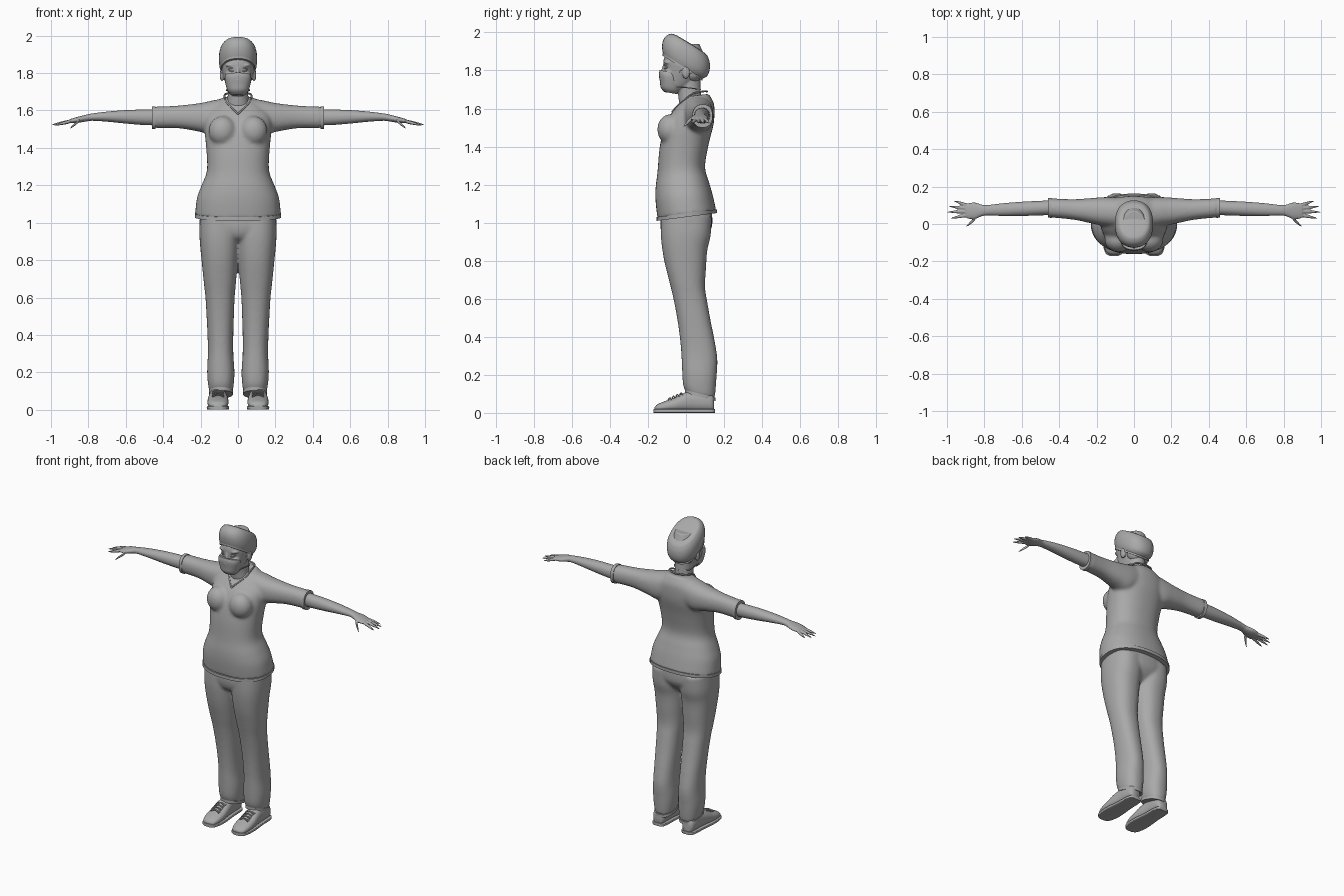
import bpy, bmesh, math
from mathutils import Vector, Matrix
from mathutils.bvhtree import BVHTree

default_cube = bpy.data.objects.get("Cube")
if default_cube:
    bpy.data.objects.remove(default_cube, do_unlink=True)

grey = bpy.data.materials.new("plain grey")
grey.use_nodes = True
tone = (.4, .4, .4, 1)
grey.diffuse_color = tone
grey.node_tree.nodes["Principled BSDF"].inputs["Base Color"].default_value = tone


def spline(rows, steps):
    """Smooth curve through rows of numbers."""
    out = []
    for i in range(len(rows) - 1):
        before, start, end = rows[max(i - 1, 0)], rows[i], rows[i + 1]
        after = rows[min(i + 2, len(rows) - 1)]
        for k in range(steps):
            t = k / steps
            row = []
            for a, b, c, d in zip(before, start, end, after):
                bend = 2 * a - 5 * b + 4 * c - d + t * (3 * (b - c) + d - a)
                row.append(b + t / 2 * (c - a + t * bend))
            out.append(row)
    return out + [list(rows[-1])]


def skin(bm, loops):
    """Join a row of vertex loops into a closed tube."""
    for lower, upper in zip(loops, loops[1:]):
        for k in range(len(lower)):
            bm.faces.new((lower[k - 1], lower[k], upper[k], upper[k - 1]))
    bm.faces.new(loops[0])
    bm.faces.new(loops[-1])


def tube(bm, axis, rings, centre=0, drift=0, tilt=0, power=2.3, sides=40, mirror=False):
    """Loft of rings: place on the axis, half breadth about a centre line, low and high limit."""
    for sign in (1, -1) if mirror else (1,):
        loops = []
        for place, half, low, high in spline(rings, 4):
            loop = []
            for k in range(sides):
                angle = 2 * math.pi * k / sides
                c, s = math.cos(angle), math.sin(angle)
                across = centre + drift * place + half * math.copysign(abs(c) ** (2 / power), c)
                rise = (high - low) / 2 * math.copysign(abs(s) ** (2 / power), s)
                a, b, t = across, (low + high) / 2 + rise, place + tilt * rise
                x, y, z = {"x": (t, a, b), "y": (a, t, b), "z": (a, b, t)}[axis]
                loop.append(bm.verts.new((x * sign, y, z)))
            loops.append(loop)
        skin(bm, loops)


def ball(bm, centre, size, mirror=False):
    for sign in (1, -1) if mirror else (1,):
        spot = Matrix.Translation((centre[0] * sign, centre[1], centre[2]))
        bmesh.ops.create_uvsphere(bm, u_segments=24, v_segments=14, radius=1,
                                  matrix=spot @ Matrix.Diagonal((*size, 1)))


def finish(name, bm, voxel=0, smooth=0, sharp=50):
    """Turn the shapes into one object, fused and softened when voxel is set."""
    bmesh.ops.recalc_face_normals(bm, faces=bm.faces)
    mesh = bpy.data.meshes.new(name)
    bm.to_mesh(mesh)
    bm.free()
    part = bpy.data.objects.new(name, mesh)
    bpy.context.collection.objects.link(part)
    if voxel:
        fuse = part.modifiers.new("fuse", "REMESH")
        fuse.mode, fuse.voxel_size = "VOXEL", voxel
        soften = part.modifiers.new("soften", "SMOOTH")
        soften.factor, soften.iterations = .5, smooth
        graph = bpy.context.evaluated_depsgraph_get()
        fused = bpy.data.meshes.new_from_object(part.evaluated_get(graph))
        part.modifiers.clear()
        part.data = fused
    part.data.materials.clear()
    part.data.materials.append(grey)
    bpy.ops.object.select_all(action="DESELECT")
    part.select_set(True)
    bpy.context.view_layer.objects.active = part
    bpy.ops.object.shade_smooth_by_angle(angle=math.radians(sharp))
    return part


def band(name, axis, ring, width, **options):
    """Short hem that keeps one cross-section."""
    bm = bmesh.new()
    tube(bm, axis, [ring, (ring[0] + width, *ring[1:])], **options)
    return finish(name, bm)


def cord(name, paths, radius):
    """Thin round strands through points, on both sides of the body."""
    bm = bmesh.new()
    for path in paths:
        for sign in (1, -1):
            points = [Vector((x * sign, y, z)) for x, y, z in spline(path, 5)]
            loops = []
            for i, p in enumerate(points):
                along = points[min(i + 1, len(points) - 1)] - points[max(i - 1, 0)]
                turn = along.to_track_quat("Z", "Y")
                angles = [math.pi * k / 3 for k in range(6)]
                loops.append([bm.verts.new(p + radius * (turn @ Vector((math.cos(q), math.sin(q), 0))))
                              for q in angles])
            skin(bm, loops)
    return finish(name, bm)


# Tunic: torso, sleeves and bust fused together
sleeve_line = {"centre": .055, "drift": .07, "mirror": True}
bm = bmesh.new()
tube(bm, "z", [(1.04, .23, -.15, .16), (1.13, .22, -.16, .14), (1.2, .195, -.16, .12),
               (1.28, .166, -.15, .1), (1.4, .17, -.14, .12), (1.5, .18, -.12, .145),
               (1.57, .175, -.09, .15), (1.62, .14, -.05, .145), (1.67, .08, 0, .12)], tilt=.12)
tube(bm, "x", [(.04, .08, 1.5, 1.67), (.13, .08, 1.47, 1.655), (.2, .072, 1.485, 1.64),
               (.32, .055, 1.505, 1.626), (.45, .051, 1.505, 1.62)], **sleeve_line)
ball(bm, (.083, -.085, 1.49), (.075, .066, .08), mirror=True)
tunic = finish("tunic", bm, voxel=.009, smooth=9)
band("sleeve_hems", "x", (.44, .053, 1.5, 1.622), .02, **sleeve_line)
band("tunic_hem", "z", (1.03, .231, -.155, .163), .02, tilt=.13)

# V-shaped neckline laid on the tunic, and the collar around the neck
bpy.context.view_layer.update()
surface = BVHTree.FromObject(tunic, bpy.context.evaluated_depsgraph_get())
neckline = []
for step in range(4):
    x, z = .02 * step, 1.58 + .021 * step
    neckline.append(surface.ray_cast(Vector((x, -1, z)), Vector((0, 1, 0)))[0])
neckline += [(.072, .03, 1.675), (.06, .09, 1.69), (0, .11, 1.69)]
cord("neckline", [neckline], .0055)

# Trousers: two legs and the seat fused together
leg_line = {"centre": .09, "drift": .01, "mirror": True}
bm = bmesh.new()
tube(bm, "z", [(.09, .06, 0, .15), (.13, .068, -.015, .155), (.2, .073, -.02, .16),
               (.3, .068, -.025, .165), (.4, .069, -.035, .15), (.5, .073, -.05, .13),
               (.6, .078, -.07, .112), (.68, .086, -.09, .1), (.78, .095, -.115, .105),
               (.88, .104, -.13, .112), (.96, .107, -.133, .13), (1.06, .1, -.13, .135)],
     tilt=-.2, **leg_line)
tube(bm, "z", [(.89, .06, -.06, .06), (.92, .12, -.115, .1), (.98, .2, -.135, .137),
               (1.07, .2, -.13, .135)])
finish("trousers", bm, voxel=.009, smooth=6)
band("trouser_cuffs", "z", (.083, .064, -.006, .154), .018, tilt=-.25, **leg_line)

# Bare arms with hands
bm = bmesh.new()
tube(bm, "x", [(.4, .039, 1.52, 1.605), (.5, .039, 1.522, 1.605), (.6, .038, 1.53, 1.602),
               (.7, .034, 1.54, 1.594), (.78, .028, 1.545, 1.584), (.81, .03, 1.541, 1.578),
               (.85, .044, 1.535, 1.568), (.885, .042, 1.532, 1.558), (.9, .035, 1.536, 1.553)],
     centre=.105, drift=-.04, power=2.1, mirror=True)

# Fingers and thumb fan out from the middle of the palm
palm_y, palm_z = .07, 1.546
for root, tip, tip_y, drop in ((.88, .965, .124, .024), (.88, .992, .095, .024), (.88, 1, .064, .024),
                               (.88, .982, .03, .026), (.85, .9, -.016, .044)):
    slope = (tip_y - palm_y) / 2 / (tip - root)
    rings = []
    for t in (0, .5, .9, 1):
        size = .008 * (1.2 - t ** 4)
        z = palm_z - drop * t
        rings.append((root + (tip - root) * t, size, z - size, z + size))
    tube(bm, "x", rings, centre=tip_y - slope * tip, drift=slope, power=2, sides=12, mirror=True)
finish("arms_and_hands", bm, voxel=.0045, smooth=3)

# Head, neck, nose, brows, cheeks and ears
bm = bmesh.new()
tube(bm, "z", [(1.683, .03, -.105, -.04), (1.7, .045, -.117, 0), (1.73, .062, -.122, .04),
               (1.8, .083, -.116, .088), (1.86, .088, -.117, .1), (1.94, .06, -.08, .07)], power=2.1)
tube(bm, "z", [(1.6, .075, -.03, .1), (1.66, .056, -.04, .08), (1.77, .055, -.05, .075)], power=2)
tube(bm, "z", [(1.76, .018, -.145, -.09), (1.79, .012, -.134, -.09), (1.83, .009, -.122, -.09)])
ball(bm, (.036, -.095, 1.842), (.032, .021, .009), mirror=True)
ball(bm, (.04, -.088, 1.79), (.03, .024, .016), mirror=True)
ball(bm, (.086, 0, 1.79), (.012, .021, .034), mirror=True)
finish("head_and_neck", bm, voxel=.005, smooth=3)

# Eyes with lids
bm = bmesh.new()
ball(bm, (.034, -.094, 1.817), (.015, .017, .01), mirror=True)
finish("eyes", bm)
lids = [[(.017, -.106, 1.815), (.034, -.112, 1.817 + lift), (.052, -.097, 1.817)]
        for lift in (.011, -.008)]
cord("eyelids", lids, .0028)

# Face mask with straps around the ears and the neck
bm = bmesh.new()
tube(bm, "z", [(1.682, .035, -.115, -.05), (1.7, .053, -.132, -.035), (1.73, .064, -.137, -.03),
               (1.77, .071, -.142, -.035), (1.793, .066, -.138, -.04)], tilt=-.18)
finish("face_mask", bm)
ear_strap = [(.064, -.05, 1.775), (.083, -.025, 1.8), (.09, .015, 1.82), (.07, .065, 1.81)]
neck_strap = [(.056, -.05, 1.712), (.062, 0, 1.71), (.055, .045, 1.705), (0, .077, 1.7)]
cord("mask_straps", [ear_strap, neck_strap], .003)

# Hair showing below the cap at the back
bm = bmesh.new()
ball(bm, (0, .035, 1.785), (.077, .052, .052))
finish("hair", bm)

# Cap leaning back, with a turned edge
bm = bmesh.new()
tube(bm, "z", [(1.817, .088, -.119, .08), (1.84, .098, -.125, .108), (1.87, .102, -.124, .122),
               (1.9, .1, -.112, .126), (1.925, .09, -.09, .12), (1.94, .07, -.06, .1),
               (1.947, .005, .01, .02)], tilt=-.62)
finish("cap", bm, sharp=60)
band("cap_edge", "z", (1.812, .093, -.123, .086), .012, tilt=-.63)

# Shoes: rounded uppers on flat soles
shoe_line = {"centre": .107, "mirror": True}
outline = [(-.165, .02, .03), (-.15, .042, .045), (-.11, .054, .062), (-.06, .056, .08),
           (-.01, .052, .105), (.04, .047, .118), (.1, .045, .115), (.135, .039, .1), (.148, .025, .08)]
bm = bmesh.new()
tube(bm, "y", [(y, half, .005, top) for y, half, top in outline], **shoe_line)
finish("shoes", bm)
bm = bmesh.new()
tube(bm, "y", [(y * 1.03, half + .004, 0, .02) for y, half, top in outline], power=6, **shoe_line)
finish("soles", bm)

# Crossed laces climbing the instep
laces = []
for row in range(4):
    y, z = -.085 + .02 * row, .075 + .0085 * row
    for lean in (-.008, .008):
        laces.append([(.075, y - lean, z - .006), (.107, y, z + .004), (.138, y + lean, z - .006)])
cord("laces", laces, .0035)
